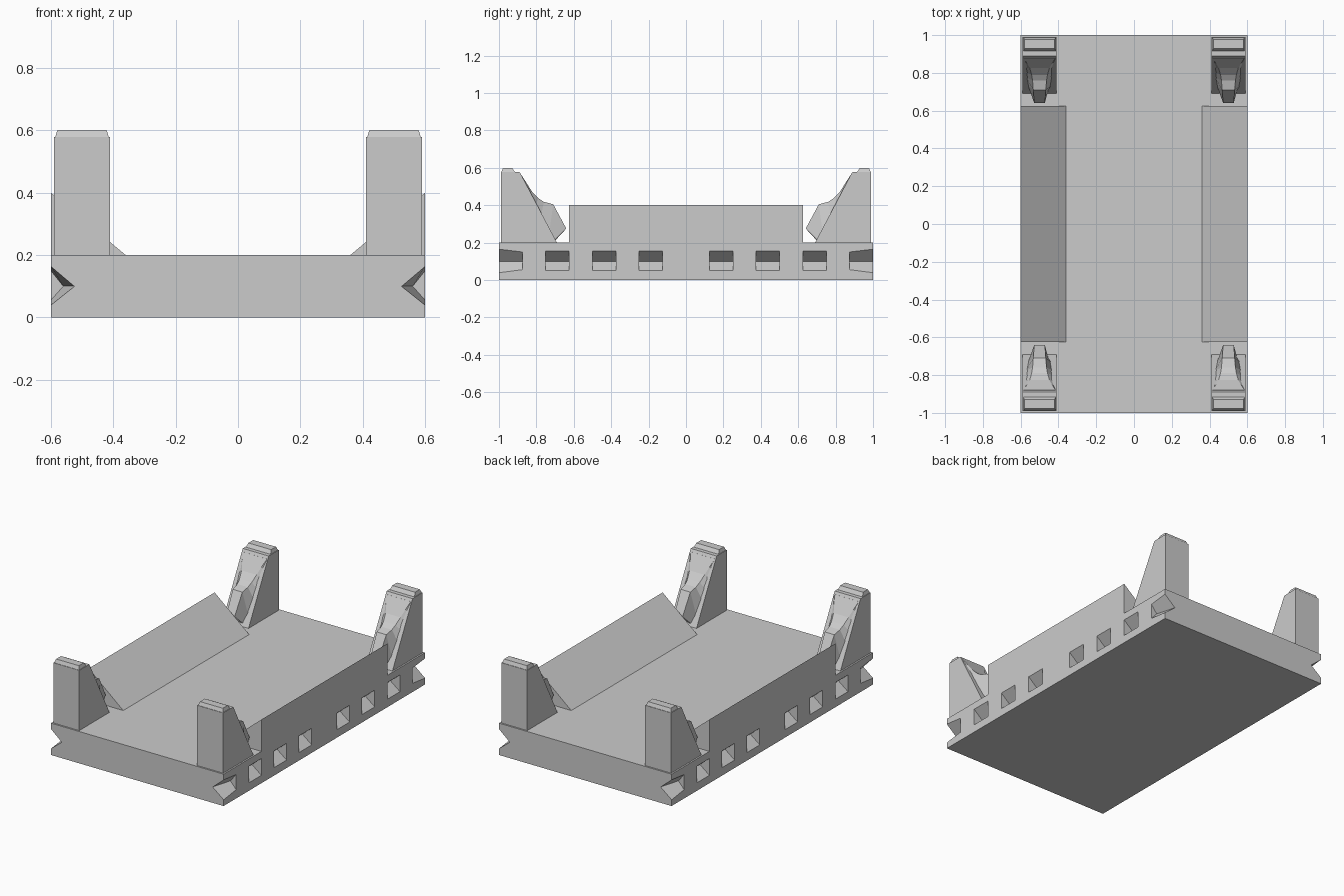
import bpy, bmesh

if "Cube" in bpy.data.objects:
    bpy.data.objects.remove(bpy.data.objects["Cube"])


def finish(bm, name):
    bmesh.ops.recalc_face_normals(bm, faces=bm.faces[:])
    me = bpy.data.meshes.new(name)
    bm.to_mesh(me)
    bm.free()
    ob = bpy.data.objects.new(name, me)
    bpy.context.collection.objects.link(ob)
    return ob


def loft(bm, sections):
    """Skin a row of closed sections (lists of 3D points) and cap the ends."""
    rings = [[bm.verts.new(p) for p in s] for s in sections]
    n = len(rings[0])
    for a, b in zip(rings, rings[1:]):
        for i in range(n):
            j = (i + 1) % n
            bm.faces.new((a[i], a[j], b[j], b[i]))
    bm.faces.new(rings[0][::-1])
    bm.faces.new(rings[-1])


SIDES = (-1, 1)

# base slab
bm = bmesh.new()
loft(bm, [[(-.6, -1, z), (.6, -1, z), (.6, 1, z), (-.6, 1, z)] for z in (0, .2)])
base = finish(bm, "base_slab")


# V-shaped locking pockets along both long edges
def pocket_section(sx, y, apex, lo, hi):
    pts = [(.63, lo), (.63, hi), (.6, hi), (apex, .1), (.6, lo)]
    return [(sx * x, y, z) for x, z in pts]


bm = bmesh.new()
for sx in SIDES:
    for sy in SIDES:
        for c in (.1875, .4375, .6875):
            loft(bm, [pocket_section(sx, sy * (c + d), .535, .05, .155)
                      for d in (-.0625, .0625)])
        loft(bm, [pocket_section(sx, sy * 1.01, .522, .038, .166),
                  pocket_section(sx, sy * .875, .56, .055, .15)])
cutter = finish(bm, "pocket_cutter")
cutter.hide_render = True
cutter.hide_set(True)
mod = base.modifiers.new("pockets", 'BOOLEAN')
mod.operation = 'DIFFERENCE'
mod.solver = 'EXACT'
mod.object = cutter
bpy.context.view_layer.objects.active = base
base.select_set(True)
bpy.ops.object.modifier_apply(modifier=mod.name)
bpy.data.objects.remove(cutter)

# sloped side ridges
for sx, side in zip(SIDES, ("left", "right")):
    bm = bmesh.new()
    loft(bm, [[(sx * .36, y, .2), (sx * .6, y, .2), (sx * .6, y, .4)]
              for y in (-.625, .625)])
    finish(bm, side + "_ridge")

# corner posts: (top y, top z, half width), (root y, root z, half width) for the spur
BODY = [(.99, .2), (.99, .578), (.89, .578), (.88, .56), (.69, .2)]
SPUR = [((.88, .562, .085), (.89, .56, .085)),
        ((.85, .515, .066), (.86, .505, .084)),
        ((.825, .475, .052), (.835, .455, .08)),
        ((.79, .438, .042), (.805, .395, .075)),
        ((.76, .418, .037), (.775, .34, .07)),
        ((.71, .405, .033), (.73, .26, .06)),
        ((.64, .275, .028), (.705, .21, .045)),
        ((.675, .262, .028), (.705, .205, .04)),
        ((.692, .24, .03), (.705, .2, .04))]
X = .5
for sx, side in zip(SIDES, ("left", "right")):
    for sy, end in zip(SIDES, ("front", "back")):
        # post body
        bm = bmesh.new()
        loft(bm, [[(sx * x, sy * y, z) for y, z in BODY] for x in (.41, .59)])
        # bevelled cap
        loft(bm, [[(sx * (X - w), sy * y0, z), (sx * (X + w), sy * y0, z),
                   (sx * (X + w), sy * y1, z), (sx * (X - w), sy * y1, z)]
                  for w, y0, y1, z in ((.086, .987, .915, .578),
                                       (.079, .978, .93, .6))])
        finish(bm, f"{end}_{side}_post")
        # curved inner spur
        bm = bmesh.new()
        loft(bm, [[(sx * X - rw, sy * ry, rz), (sx * X - tw, sy * ty, tz),
                   (sx * X + tw, sy * ty, tz), (sx * X + rw, sy * ry, rz)]
                  for (ty, tz, tw), (ry, rz, rw) in SPUR])
        finish(bm, f"{end}_{side}_spur")
